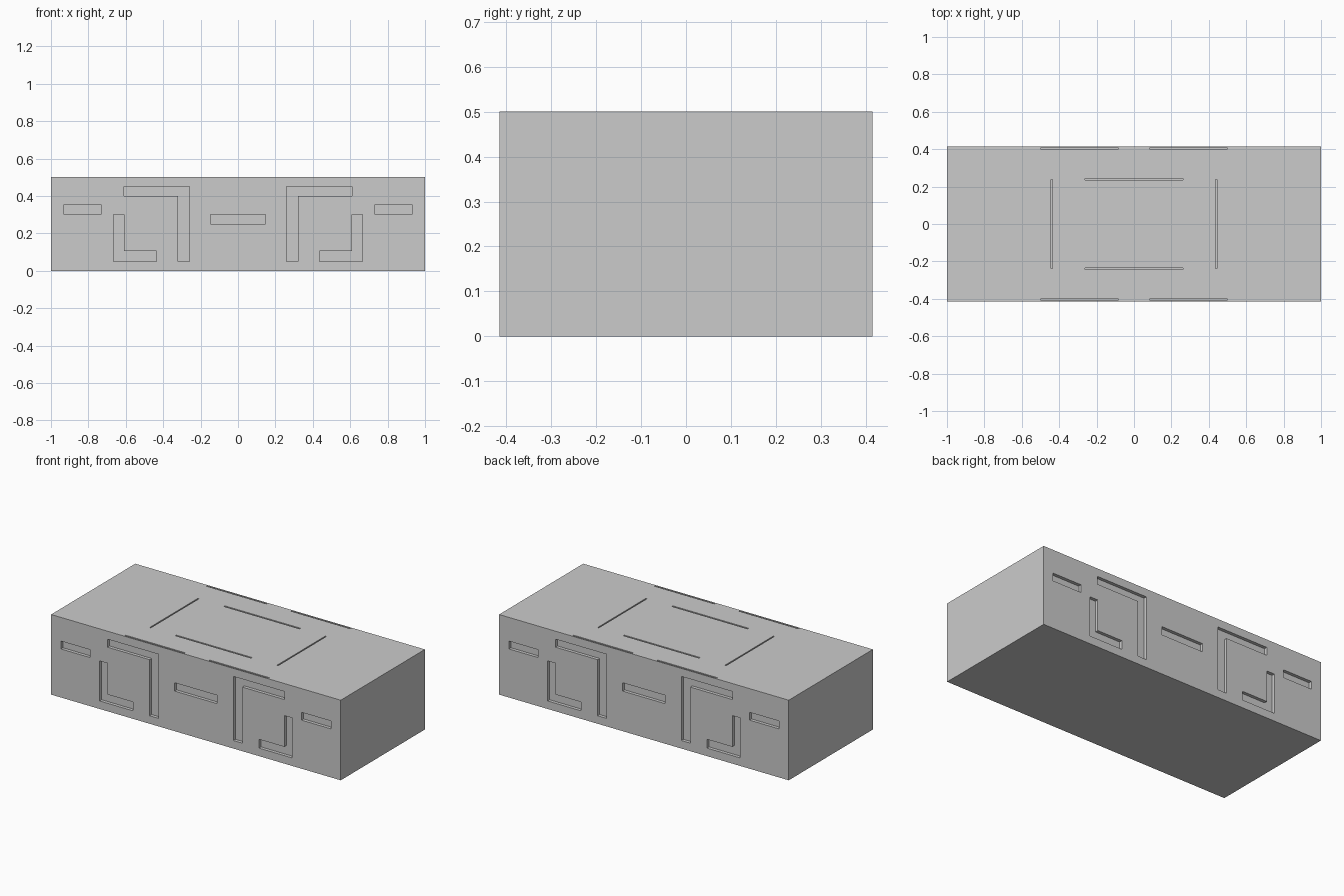
import bpy, bmesh
from mathutils import Vector

if "Cube" in bpy.data.objects:
    bpy.data.objects.remove(bpy.data.objects["Cube"])

HX, HY, H = 1.0, 0.415, 0.5
DEPTH = 0.02      # groove depth
OVER = 0.02       # how far cutters stick out of the block


def rect(x0, x1, y0, y1):
    return [(x0, y0), (x1, y0), (x1, y1), (x0, y1)]


def prism(bm, pts, push):
    """Extrude a flat polygon (3D points) along a vector."""
    face = bm.faces.new([bm.verts.new(p) for p in pts])
    ext = bmesh.ops.extrude_face_region(bm, geom=[face])
    verts = [g for g in ext["geom"] if isinstance(g, bmesh.types.BMVert)]
    bmesh.ops.translate(bm, verts=verts, vec=Vector(push))


def make_object(name, bm):
    bmesh.ops.recalc_face_normals(bm, faces=bm.faces[:])
    mesh = bpy.data.meshes.new(name)
    bm.to_mesh(mesh)
    bm.free()
    ob = bpy.data.objects.new(name, mesh)
    bpy.context.collection.objects.link(ob)
    return ob


# Plain block
bm = bmesh.new()
prism(bm, [(x, y, 0) for x, y in rect(-HX, HX, -HY, HY)], (0, 0, H))
block = make_object("carved_block", bm)

# Groove outlines on the right half of the front face (x, z)
half = [
    [(0.258, 0.05), (0.32, 0.05), (0.32, 0.40), (0.61, 0.40), (0.61, 0.45), (0.258, 0.45)],
    [(0.435, 0.05), (0.665, 0.05), (0.665, 0.30), (0.61, 0.30), (0.61, 0.105), (0.435, 0.105)],
    rect(0.73, 0.932, 0.303, 0.352),
]
side_grooves = [rect(-0.147, 0.147, 0.25, 0.302)]
for shape in half:
    side_grooves += [shape, [(-x, z) for x, z in shape]]

# Thin slots in the top face (x, y)
top_slots = []
for s in (-1, 1):
    top_slots.append(rect(-0.262, 0.262, s * 0.239 - 0.005, s * 0.239 + 0.005))
    top_slots.append(rect(s * 0.44 - 0.004, s * 0.44 + 0.004, -0.238, 0.238))
    for x0, x1 in ((-0.497, -0.085), (0.085, 0.497)):
        top_slots.append(rect(x0, x1, s * 0.404 - 0.0045, s * 0.404 + 0.0045))

# One cutter for front, back and top
bm = bmesh.new()
for s in (-1, 1):
    for shape in side_grooves:
        prism(bm, [(x, s * (HY - DEPTH), z) for x, z in shape], (0, s * (DEPTH + OVER), 0))
for shape in top_slots:
    prism(bm, [(x, y, H - DEPTH) for x, y in shape], (0, 0, DEPTH + OVER))
cutter = make_object("groove_cutter", bm)
cutter.hide_render = True

# Carve the grooves
mod = block.modifiers.new("grooves", "BOOLEAN")
mod.operation = "DIFFERENCE"
mod.solver = "EXACT"
mod.object = cutter
bpy.context.view_layer.objects.active = block
bpy.ops.object.modifier_apply(modifier=mod.name)
bpy.data.objects.remove(cutter)
